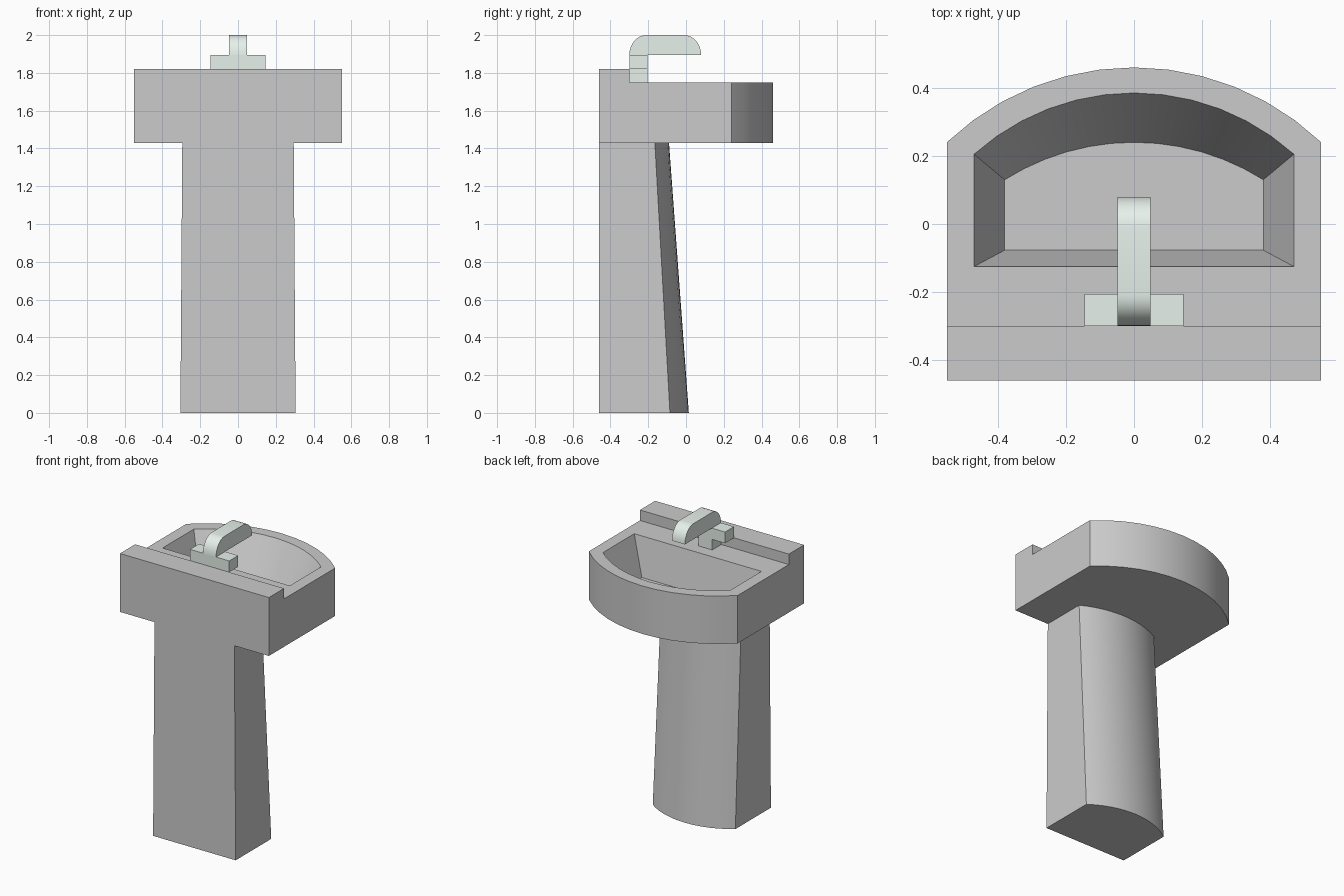
import bpy, bmesh, math

if "Cube" in bpy.data.objects:
    bpy.data.objects.remove(bpy.data.objects["Cube"])

SEG = 12

def arc(w, y_end, y_tip, z):
    """Circular arc bulging to +y, from +w to -w."""
    sag = y_tip - y_end
    r = (w * w + sag * sag) / (2 * sag)
    a = math.asin(w / r)
    return [(r * math.sin(a - 2 * a * i / SEG),
             y_tip - r + r * math.cos(a - 2 * a * i / SEG), z) for i in range(SEG + 1)]

def d_loop(w, back, y_end, y_tip, z):
    return arc(w, y_end, y_tip, z) + [(-w, back, z), (w, back, z)]

def finish(bm, name, mat=None):
    bmesh.ops.recalc_face_normals(bm, faces=bm.faces[:])
    me = bpy.data.meshes.new(name)
    bm.to_mesh(me)
    bm.free()
    ob = bpy.data.objects.new(name, me)
    bpy.context.collection.objects.link(ob)
    if mat:
        me.materials.append(mat)
    bpy.ops.object.select_all(action='DESELECT')
    bpy.context.view_layer.objects.active = ob
    ob.select_set(True)
    bpy.ops.object.shade_smooth_by_angle(angle=math.radians(30))
    return ob

def add_verts(bm, pts):
    return [bm.verts.new(p) for p in pts]

def bridge(bm, a, b, closed=True):
    n = len(a)
    for i in range(n if closed else n - 1):
        j = (i + 1) % n
        bm.faces.new((a[i], a[j], b[j], b[i]))

def extrude_x(name, profile, w, mat):
    """Extrude a y-z profile symmetrically across x."""
    bm = bmesh.new()
    a = add_verts(bm, [(-w, y, z) for y, z in profile])
    b = add_verts(bm, [(w, y, z) for y, z in profile])
    bridge(bm, a, b)
    bm.faces.new(a)
    bm.faces.new(b)
    return finish(bm, name, mat)

# Pedestal: tapered column with a bowed face
bm = bmesh.new()
low = add_verts(bm, d_loop(0.305, -0.46, -0.085, 0.015, 0))
high = add_verts(bm, d_loop(0.295, -0.46, -0.165, -0.09, 1.43))
bridge(bm, low, high)
bm.faces.new(low)
bm.faces.new(high)
finish(bm, "pedestal")

# Basin with raised back ledge and sunken bowl
bm = bmesh.new()
under = add_verts(bm, d_loop(0.55, -0.46, 0.24, 0.46, 1.43))
top = add_verts(bm, d_loop(0.55, -0.30, 0.24, 0.46, 1.75))
rim = add_verts(bm, d_loop(0.47, -0.125, 0.205, 0.385, 1.75))
floor = add_verts(bm, d_loop(0.38, -0.077, 0.13, 0.24, 1.50))
bridge(bm, under[:SEG + 1], top[:SEG + 1], closed=False)
bridge(bm, top, rim)
bridge(bm, rim, floor)
bm.faces.new(floor)
bm.faces.new(under)
ledge_back = add_verts(bm, [(-0.55, -0.46, 1.82), (0.55, -0.46, 1.82)])
ledge_front = add_verts(bm, [(-0.55, -0.30, 1.82), (0.55, -0.30, 1.82)])
strips = [under[-2:], ledge_back, ledge_front, top[-2:]]
for a, b in zip(strips, strips[1:]):
    bridge(bm, a, b, closed=False)
for k, end in ((0, SEG), (1, 0)):
    bm.faces.new([under[end]] + [s[k] for s in strips] + [top[end]])
finish(bm, "basin")

# Faucet: post, crossbar and rounded spout
metal = bpy.data.materials.new("pale_metal")
metal.diffuse_color = (0.80, 0.88, 0.83, 1)
metal.use_nodes = True
metal.node_tree.nodes["Principled BSDF"].inputs["Base Color"].default_value = metal.diffuse_color

def box_profile(y0, y1, z0, z1):
    return [(y0, z0), (y1, z0), (y1, z1), (y0, z1)]

extrude_x("faucet_post", box_profile(-0.30, -0.205, 1.75, 1.82), 0.05, metal)
extrude_x("faucet_crossbar", box_profile(-0.30, -0.205, 1.82, 1.895), 0.145, metal)

N = 8
quarter = [math.pi / 2 * i / N for i in range(N + 1)]
spout = [(-0.01 + 0.09 * math.cos(t), 1.895 + 0.105 * math.sin(t)) for t in quarter]
spout += [(-0.21 - 0.09 * math.sin(t), 1.895 + 0.105 * math.cos(t)) for t in quarter]
extrude_x("faucet_spout", spout, 0.048, metal)
